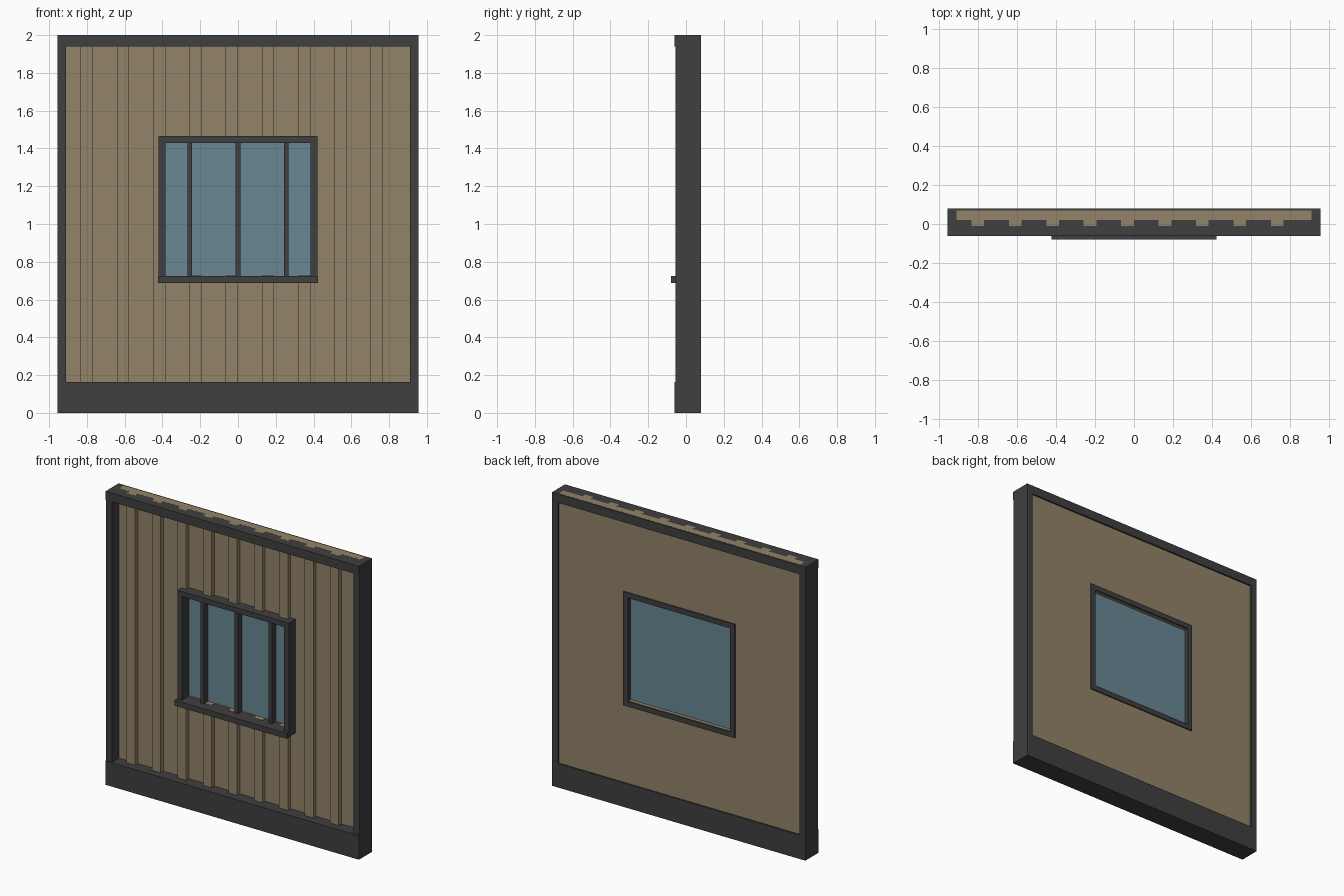
import bpy, bmesh

if "Cube" in bpy.data.objects:
    bpy.data.objects.remove(bpy.data.objects["Cube"])


def material(name, rgb):
    m = bpy.data.materials.new(name)
    m.diffuse_color = (*rgb, 1.0)
    m.use_nodes = True
    m.node_tree.nodes["Principled BSDF"].inputs["Base Color"].default_value = m.diffuse_color
    return m


DARK = material("dark_grey_trim", (0.050, 0.050, 0.050))
TAN = material("tan_cladding", (0.292, 0.227, 0.138))
BLUE = material("blue_glass", (0.138, 0.242, 0.296))


def add_object(name, bm, mat):
    bmesh.ops.recalc_face_normals(bm, faces=bm.faces[:])
    me = bpy.data.meshes.new(name)
    bm.to_mesh(me)
    bm.free()
    me.materials.append(mat)
    ob = bpy.data.objects.new(name, me)
    bpy.context.collection.objects.link(ob)
    return ob


def box(name, x, y, z, mat):
    """Box from (min, max) ranges on each axis."""
    bm = bmesh.new()
    bmesh.ops.create_cube(bm, size=1.0)
    for v in bm.verts:
        v.co = [r[0] + (c + 0.5) * (r[1] - r[0]) for c, r in zip(v.co, (x, y, z))]
    return add_object(name, bm, mat)


W, BACK = 0.955, 0.079       # half width, back plane
IN = 0.91                    # inner edge of the posts

# Ribbed cladding wall: battened profile extruded upward
profile = [(IN, 0.068), (-IN, 0.068), (-IN, 0.02)]
for i in range(9):
    a = -0.833 + 0.1918 * i
    b = a + 0.065
    profile += [(a, 0.02), (a, -0.01), (b, -0.01), (b, 0.02)]
profile.append((IN, 0.02))
bm = bmesh.new()
face = bm.faces.new([bm.verts.new((x, y, 0.02)) for x, y in profile])
top = bmesh.ops.extrude_face_region(bm, geom=[face])["geom"]
for v in top:
    if isinstance(v, bmesh.types.BMVert):
        v.co.z = 2.0
wall = add_object("cladding_wall", bm, TAN)

# Window opening cut through the wall
cutter = box("window_cutter", (-0.39, 0.39), (-0.3, 0.3), (0.7265, 1.4285), TAN)
cutter.hide_render = True
mod = wall.modifiers.new("window_opening", 'BOOLEAN')
mod.operation = 'DIFFERENCE'
mod.solver = 'EXACT'
mod.object = cutter
bpy.context.view_layer.objects.active = wall
bpy.ops.object.modifier_apply(modifier=mod.name)
bpy.data.objects.remove(cutter)

# Outer frame: posts, top beam and base beam
for side, s in (("left", -1), ("right", 1)):
    box(side + "_post", sorted((s * IN, s * W)), (-0.056, BACK), (0.16, 1.94), DARK)
box("top_beam", (-W, W), (-0.062, BACK), (1.94, 1.9995), DARK)
box("base_beam", (-W, W), (-0.062, BACK), (0, 0.163), DARK)

# Window frame, sill, glass and mullions
FY = (-0.053, 0.076)
for side, s in (("left", -1), ("right", 1)):
    box("window_jamb_" + side, sorted((s * 0.385, s * 0.42)), FY, (0.725, 1.43), DARK)
box("window_head", (-0.42, 0.42), FY, (1.43, 1.465), DARK)
box("window_bottom_rail", (-0.42, 0.42), FY, (0.69, 0.725), DARK)
box("window_sill", (-0.423, 0.423), (-0.079, -0.045), (0.688, 0.7255), DARK)
box("window_glass", (-0.387, 0.387), (0.025, 0.045), (0.724, 1.431), BLUE)
for i, x in enumerate((-0.256, 0, 0.256)):
    box(f"window_mullion_{i + 1}", (x - 0.0125, x + 0.0125), (-0.018, 0.027),
        (0.724, 1.431), DARK)
